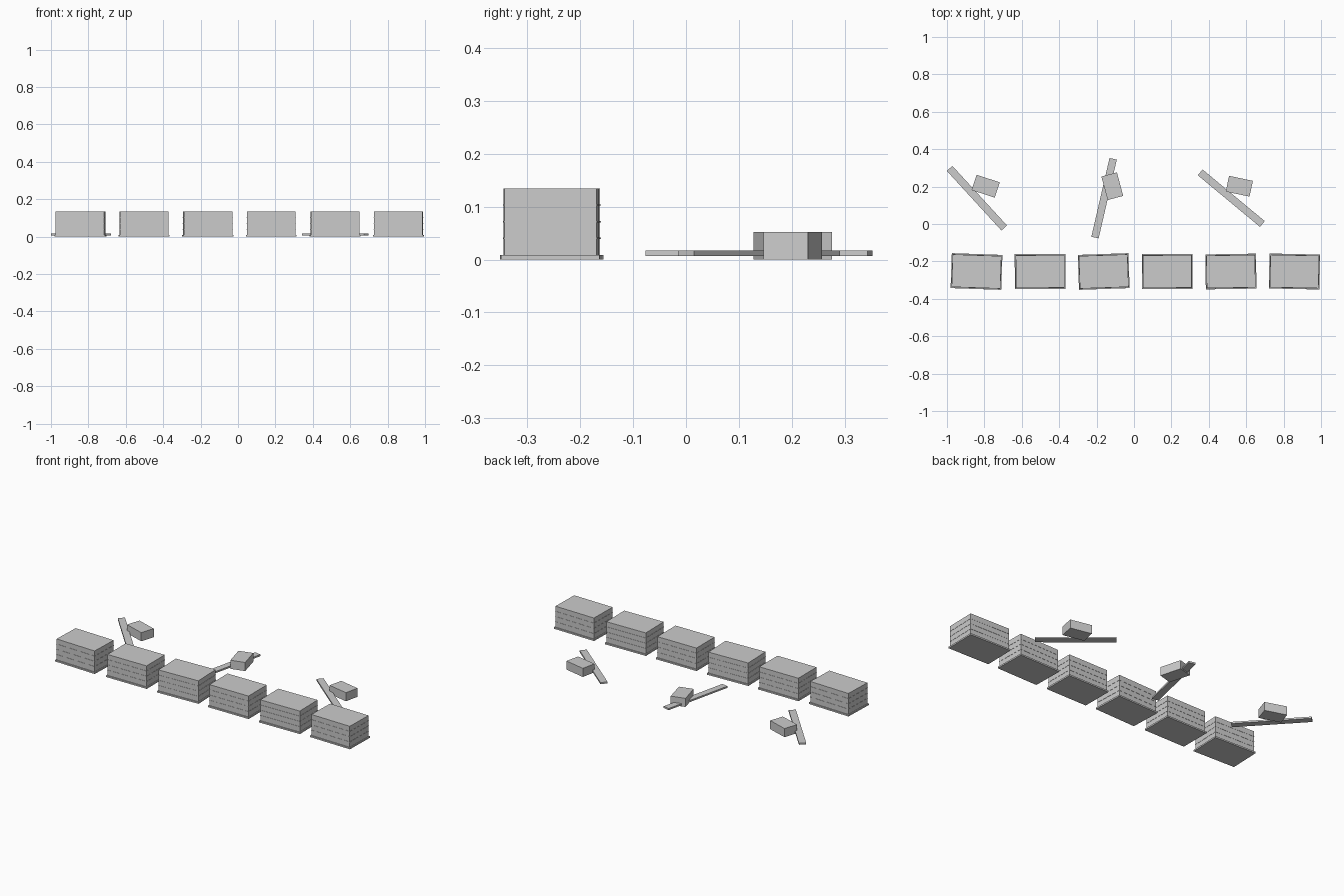
import bpy
import math

if "Cube" in bpy.data.objects:
    bpy.data.objects.remove(bpy.data.objects["Cube"])

grey = bpy.data.materials.new("concrete_grey")
grey.diffuse_color = (0.6, 0.6, 0.6, 1)
grey.use_nodes = True
grey.node_tree.nodes["Principled BSDF"].inputs["Base Color"].default_value = grey.diffuse_color


def box(name, x, y, z0, z1, length, width, angle):
    """Box standing between heights z0 and z1, turned by angle degrees."""
    bpy.ops.mesh.primitive_cube_add(size=1, location=(x, y, (z0 + z1) / 2),
                                    rotation=(0, 0, math.radians(angle)))
    ob = bpy.context.object
    ob.name = name
    ob.scale = (length, width, z1 - z0)
    ob.data.materials.append(grey)
    return ob


# Row of six stacks, each a block on a footing with three thin course bands
Y_ROW = -0.254
BASE, TOP = 0.009, 0.135
for i, turn in enumerate((-2, 0.2, 2, 0.2, 0.9, -1.2)):
    x = -0.842 + 0.34 * i
    box(f"footing_{i + 1}", x, Y_ROW, 0, BASE, 0.271, 0.187, turn)
    box(f"block_{i + 1}", x, Y_ROW, BASE, TOP, 0.26, 0.174, turn)
    for k in (1, 2, 3):
        z = BASE + (TOP - BASE) * k / 4
        box(f"course_band_{i + 1}_{k}", x, Y_ROW, z - 0.0013, z + 0.0013,
            0.2625, 0.1765, turn)

# Three loose planks, each with a small block lying against it
for i, (x, plank_turn, dx, block_turn) in enumerate((
        (-0.84, -47.5, 0.047, -18),
        (-0.16, 77, 0.044, -75),
        (0.52, -39.7, 0.043, -12))):
    box(f"plank_{i + 1}", x, 0.138, 0.007, 0.017, 0.432, 0.04, plank_turn)
    box(f"loose_block_{i + 1}", x + dx, 0.202, 0, 0.052, 0.13, 0.086, block_turn)
